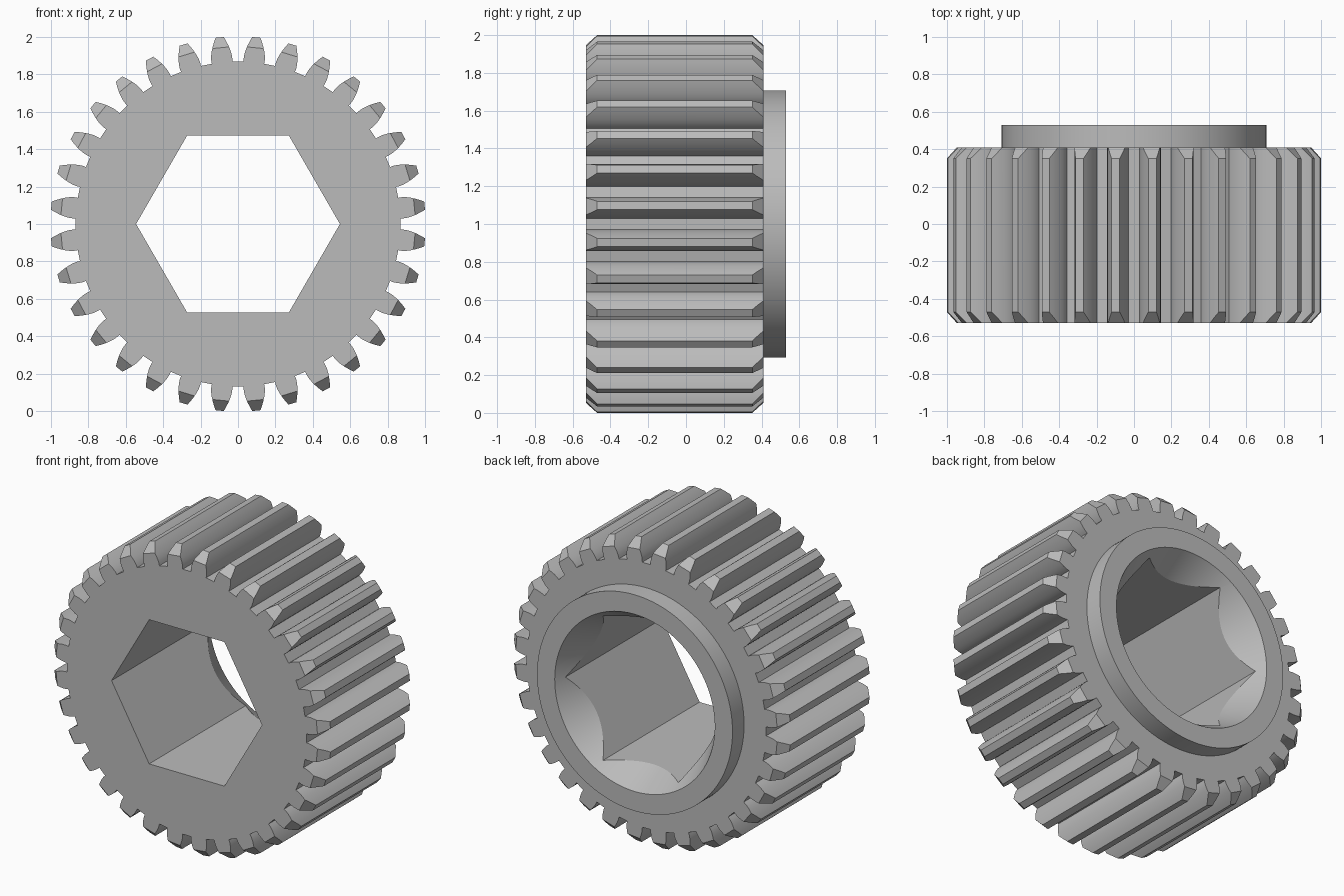
import bpy, bmesh
from math import pi, sin, cos, tan, acos, radians

if "Cube" in bpy.data.objects:
    bpy.data.objects.remove(bpy.data.objects["Cube"], do_unlink=True)

TEETH = 32
PITCH = 2 * pi / TEETH
MODULE = 0.059
PITCH_R = MODULE * TEETH / 2
BASE_R = PITCH_R * cos(radians(20))
ROOT_R, TIP_R = 0.868, 1.0027
FRONT, BACK, COLLAR_END = -0.53, 0.41, 0.53

steel = bpy.data.materials.new("steel grey")
steel.use_nodes = True
steel.diffuse_color = (0.5, 0.5, 0.5, 1)
steel.node_tree.nodes["Principled BSDF"].inputs["Base Color"].default_value = (0.5, 0.5, 0.5, 1)


def loft(name, rings):
    """Closed solid through (y, outline) rings; outlines are (radius, angle) lists."""
    bm = bmesh.new()
    loops = [[bm.verts.new((r * cos(a), y, 1 + r * sin(a))) for r, a in outline]
             for y, outline in rings]
    for low, high in zip(loops, loops[1:]):
        for i in range(len(low)):
            j = (i + 1) % len(low)
            bm.faces.new((low[i], low[j], high[j], high[i]))
    bm.faces.new(loops[0])
    bm.faces.new(loops[-1])
    bmesh.ops.recalc_face_normals(bm, faces=bm.faces)
    mesh = bpy.data.meshes.new(name)
    bm.to_mesh(mesh)
    bm.free()
    mesh.materials.append(steel)
    obj = bpy.data.objects.new(name, mesh)
    bpy.context.collection.objects.link(obj)
    return obj


def circle(radius, sides, turn=0.0):
    return [(radius, 2 * pi * i / sides + turn) for i in range(sides)]


def combine(target, other, operation):
    mod = target.modifiers.new(operation.lower(), 'BOOLEAN')
    mod.object, mod.operation, mod.solver = other, operation, 'EXACT'
    bpy.context.view_layer.objects.active = target
    bpy.ops.object.modifier_apply(modifier=mod.name)
    bpy.data.objects.remove(other, do_unlink=True)


def involute(angle):
    return tan(angle) - angle


def half_angle(radius):
    """Half the angular tooth thickness at a radius."""
    pressure = acos(min(1, BASE_R / radius))
    return pi / (2 * TEETH) + involute(radians(20)) - involute(pressure)


# Toothed wheel outline: involute flanks, mirrored about each tooth centre
flank = [ROOT_R] + [BASE_R + (TIP_R - BASE_R) * i / 5 for i in range(6)]
outline = []
for t in range(TEETH):
    centre = (t + 0.5) * PITCH
    outline += [(r, centre - half_angle(r)) for r in flank]
    outline += [(r, centre + half_angle(r)) for r in reversed(flank)]
gear = loft("gear_wheel", [(FRONT - 0.1, outline), (BACK + 0.1, outline)])

# Chamfered ends of the teeth, one flat per tooth
flat = 1 / cos(PITCH / 2)
chamfer = [(FRONT, 0.947), (FRONT + 0.08, 1.022), (BACK - 0.08, 1.022), (BACK, 0.947)]
combine(gear, loft("tooth_chamfer", [(y, circle(r * flat, TEETH)) for y, r in chamfer]),
        'INTERSECT')

# Raised collar at the back
combine(gear, loft("collar", [(y, circle(0.708, 128)) for y in (0, COLLAR_END)]), 'UNION')

# Hexagonal bore with a conical lead-in at the back
combine(gear, loft("hex_bore", [(y, circle(0.545, 6)) for y in (-1, 1)]), 'DIFFERENCE')
slope = tan(radians(30))
cone = [(y, circle(0.58 + slope * (y - COLLAR_END), 120)) for y in (0.2, 0.6)]
combine(gear, loft("bore_lead_in", cone), 'DIFFERENCE')

bpy.ops.object.select_all(action='DESELECT')
gear.select_set(True)
bpy.context.view_layer.objects.active = gear
bpy.ops.object.shade_smooth_by_angle(angle=radians(20))
